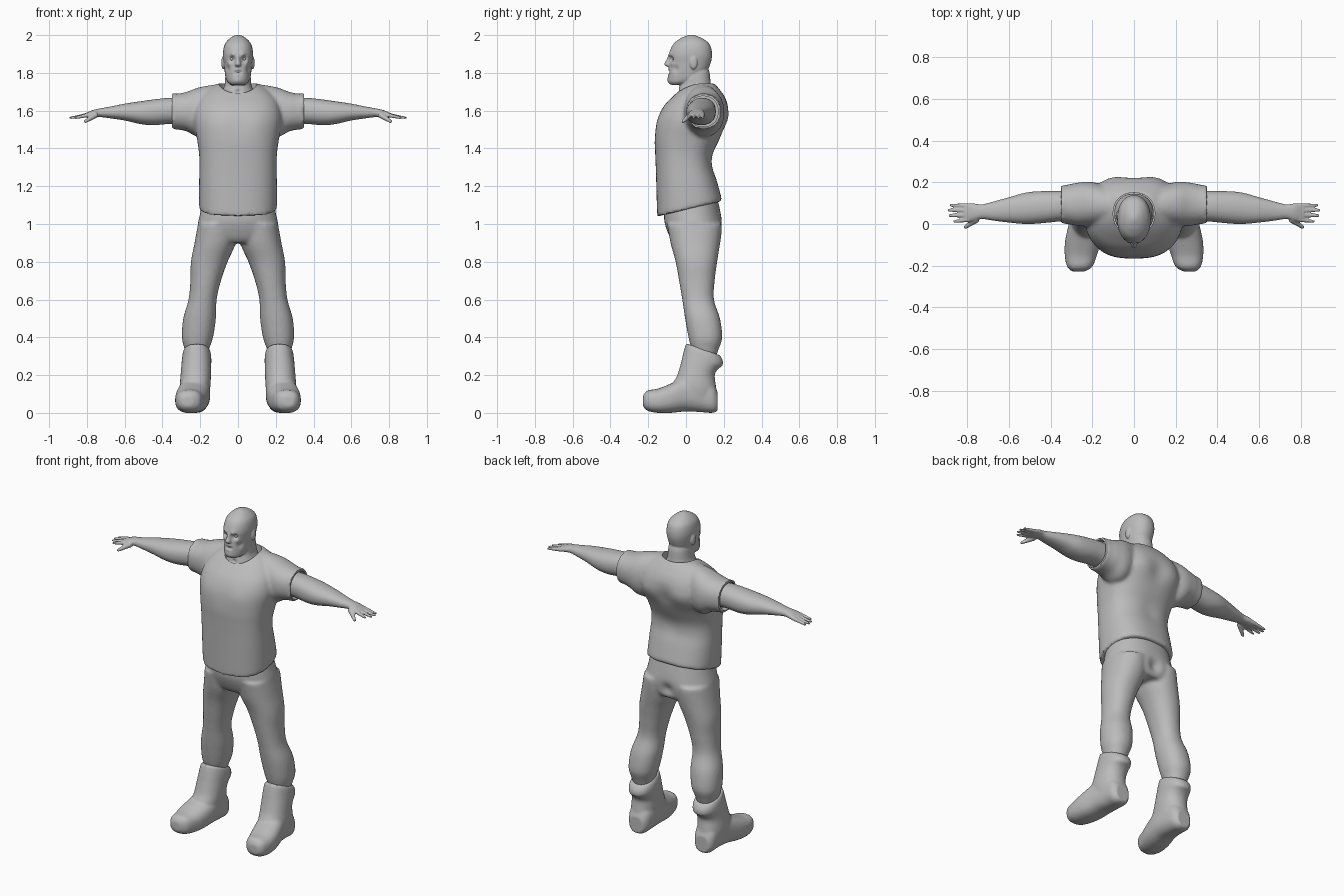
import bpy, bmesh, math
from mathutils import Vector, Matrix

cube = bpy.data.objects.get("Cube")
if cube:
    bpy.data.objects.remove(cube)

grey = bpy.data.materials.new("plain_grey")
grey.use_nodes = True
grey.diffuse_color = (0.5, 0.5, 0.5, 1)
grey.node_tree.nodes["Principled BSDF"].inputs["Base Color"].default_value = (0.5, 0.5, 0.5, 1)


def resample(rows, steps=5):
    """Catmull-Rom smoothing of the loft sections."""
    out = []
    for i in range(len(rows) - 1):
        p = [rows[max(0, min(len(rows) - 1, i + k))] for k in (-1, 0, 1, 2)]
        for s in range(steps):
            t = s / steps
            out.append([0.5 * (2 * b + (c - a) * t + (2 * a - 5 * b + 4 * c - d) * t * t
                               + (3 * b - a - 3 * c + d) * t ** 3) for a, b, c, d in zip(*p)])
    return out + [list(rows[-1])]


def loft(bm, axis, rows, power=2.2, sides=40, both=False, warp=None):
    """Rows hold (position on axis, low and high of first cross axis, low and high of second)."""
    for side in ((1, -1) if both else (1,)):
        rings = []
        for pos, u0, u1, v0, v1 in resample(rows):
            ring = []
            for i in range(sides):
                a = 2 * math.pi * i / sides
                c, s = math.cos(a), math.sin(a)
                u = (u0 + u1) / 2 + (u1 - u0) / 2 * math.copysign(abs(c) ** (2 / power), c)
                v = (v0 + v1) / 2 + (v1 - v0) / 2 * math.copysign(abs(s) ** (2 / power), s)
                p = Vector({"x": (pos, u, v), "y": (u, pos, v), "z": (u, v, pos)}[axis])
                if warp:
                    p.z += warp(p)
                p.x *= side
                ring.append(bm.verts.new(p))
            rings.append(ring)
        for a, b in zip(rings, rings[1:]):
            for i in range(sides):
                j = (i + 1) % sides
                bm.faces.new((a[i], a[j], b[j], b[i]))
        bm.faces.new(rings[0])
        bm.faces.new(rings[-1])


def sym(rows):
    """Rows of (position, half width, low, high) centred on x = 0."""
    return [(p, -w, w, a, b) for p, w, a, b in rows]


def ball(bm, centre, size):
    for side in (1, -1):
        m = Matrix.Translation((centre[0] * side, centre[1], centre[2])) @ Matrix.Diagonal((*size, 1))
        bmesh.ops.create_uvsphere(bm, u_segments=20, v_segments=12, radius=1, matrix=m)


def finger(bm, start, end, r0, r1):
    for side in (1, -1):
        a, b = (Vector((p[0] * side, p[1], p[2])) for p in (start, end))
        m = Matrix.Translation((a + b) / 2) @ (b - a).to_track_quat("Z", "Y").to_matrix().to_4x4()
        bmesh.ops.create_cone(bm, cap_ends=True, segments=14, radius1=r0, radius2=r1,
                              depth=(b - a).length, matrix=m)
        bmesh.ops.create_uvsphere(bm, u_segments=14, v_segments=8, radius=r1, matrix=Matrix.Translation(b))


def make_object(name, bm):
    bmesh.ops.recalc_face_normals(bm, faces=bm.faces)
    mesh = bpy.data.meshes.new(name)
    bm.to_mesh(mesh)
    bm.free()
    mesh.materials.append(grey)
    obj = bpy.data.objects.new(name, mesh)
    bpy.context.collection.objects.link(obj)
    return obj


def finish(name, bm, voxel=0.01, smooth=4, cutter=None, strokes=()):
    """Fuse the lofts into one skin, cut openings, then push the surface with soft strokes."""
    obj = make_object(name, bm)
    if voxel:
        mod = obj.modifiers.new("fuse", "REMESH")
        mod.mode, mod.voxel_size, mod.use_smooth_shade = "VOXEL", voxel, True
        mod = obj.modifiers.new("soften", "SMOOTH")
        mod.factor, mod.iterations = 0.5, smooth
    if cutter:
        mod = obj.modifiers.new("openings", "BOOLEAN")
        mod.operation, mod.object = "DIFFERENCE", cutter
    bpy.ops.object.select_all(action="DESELECT")
    obj.select_set(True)
    bpy.context.view_layer.objects.active = obj
    bpy.ops.object.convert(target="MESH")
    for centre, radius, push in strokes:
        for side in ((1, -1) if centre[0] else (1,)):
            c = Vector((centre[0] * side, centre[1], centre[2]))
            d = Vector((push[0] * side, push[1], push[2]))
            for v in obj.data.vertices:
                v.co += d * math.exp(-((v.co - c).length / radius) ** 2)
    bpy.ops.object.shade_smooth_by_angle(angle=math.radians(40))
    return obj


# Openings of the shirt: neckline and sleeve ends
bm = bmesh.new()
loft(bm, "z", sym([(1.62, .1, -.05, .15), (1.9, .1, -.05, .15)]))
loft(bm, "x", [(.315, .012, .17, 1.515, 1.677), (.4, .012, .17, 1.515, 1.677)], both=True)
openings = make_object("shirt_openings", bm)
openings.hide_render = True

# Shirt: body with a hem that rises to the back, plus short sleeves
bm = bmesh.new()
loft(bm, "z", sym([(1.04, .202, -.15, .187), (1.06, .206, -.153, .188), (1.2, .206, -.157, .163),
                   (1.3, .204, -.16, .143), (1.37, .206, -.163, .145), (1.45, .217, -.165, .178),
                   (1.55, .235, -.15, .224), (1.62, .225, -.12, .224), (1.67, .2, -.075, .207),
                   (1.71, .16, -.03, .18), (1.745, .1, .02, .15)]), power=2.5, sides=56,
     warp=lambda p: .24 * (p.y + .15) * max(0, min(1, (1.3 - p.z) / .25)))
loft(bm, "x", [(.08, .01, .16, 1.5, 1.745), (.2, -.01, .2, 1.46, 1.725), (.27, -.008, .198, 1.49, 1.7),
               (.32, 0, .188, 1.5, 1.69), (.35, 0, .186, 1.5, 1.693)], both=True)
finish("shirt", bm, .01, 5, openings, [
    ((0, .22, 1.55), .06, (0, -.014, 0)), ((.12, .22, 1.57), .07, (0, .006, 0)),
    ((.1, -.15, 1.53), .07, (0, -.006, 0)), ((0, .15, 1.33), .06, (0, -.006, 0))])
bpy.data.objects.remove(openings)

# Trousers: hips and two legs
bm = bmesh.new()
loft(bm, "z", sym([(.9, .19, -.06, .165), (.93, .217, -.085, .182), (1, .213, -.112, .19),
                   (1.06, .2, -.115, .183), (1.14, .185, -.1, .165)]))
loft(bm, "z", [(1, .008, .212, -.1, .186), (.9, .012, .23, -.082, .18), (.8, .055, .249, -.055, .165),
               (.7, .09, .252, -.037, .152), (.6, .113, .262, -.02, .148), (.5, .117, .29, -.005, .18),
               (.4, .132, .297, .013, .192), (.34, .152, .284, .028, .174), (.27, .17, .265, .05, .15)], both=True)
finish("trousers", bm, .01, 5, None, [((0, .19, .96), .035, (0, -.018, 0)), ((.1, .18, .97), .06, (0, .005, 0))])

# Boots: foot along y, slanted shaft with a flared cuff
bm = bmesh.new()
loft(bm, "y", [(-.228, .238, .295, .035, .09), (-.205, .2, .32, .012, .118), (-.15, .178, .332, 0, .128),
               (-.08, .158, .33, 0, .155), (0, .147, .313, .008, .19), (.08, .15, .298, .004, .2),
               (.14, .16, .29, 0, .16), (.168, .18, .268, .01, .11)], power=2.5, both=True)
loft(bm, "z", [(.06, .155, .295, -.03, .16), (.13, .147, .308, -.075, .16), (.2, .143, .304, -.046, .152),
               (.26, .142, .3, -.028, .168), (.31, .141, .297, -.016, .192), (.345, .144, .293, -.007, .195),
               (.368, .152, .285, 0, .18)], both=True,
     warp=lambda p: -.35 * max(p.y, 0) * max(0, min(1, (p.z - .2) / .12)))
finish("boots", bm, .008, 3)

# Arms and hands
bm = bmesh.new()
loft(bm, "x", [(.25, .02, .155, 1.52, 1.66), (.35, .013, .158, 1.53, 1.668), (.45, .003, .157, 1.523, 1.659),
               (.52, 0, .15, 1.53, 1.649), (.6, .007, .128, 1.548, 1.637), (.68, .017, .106, 1.56, 1.621),
               (.73, .024, .094, 1.566, 1.612), (.77, .015, .099, 1.565, 1.603),
               (.8, .01, .098, 1.562, 1.59), (.815, .015, .095, 1.566, 1.585)], both=True)
for base, y, tip in ((.088, .09, .885), (.066, .066, .895), (.043, .04, .89), (.021, .012, .868)):
    finger(bm, (.79, base, 1.578), (tip - .007, y, 1.562), .012, .007)
finger(bm, (.75, .025, 1.58), (.808, -.015, 1.543), .017, .009)
finish("arms", bm, .005, 3)

# Head, neck, nose and ears
bm = bmesh.new()
loft(bm, "z", sym([(1.737, .036, -.08, -.01), (1.755, .057, -.093, .05), (1.8, .069, -.093, .105),
                   (1.85, .075, -.089, .13), (1.9, .08, -.09, .138), (1.95, .071, -.069, .126),
                   (1.98, .047, -.034, .092), (1.996, .022, 0, .055), (2.002, .006, .02, .035)]))
loft(bm, "z", sym([(1.58, .094, -.04, .145), (1.67, .094, -.047, .145), (1.7, .085, -.042, .14),
                   (1.74, .07, -.033, .131), (1.8, .063, -.025, .125), (1.84, .05, 0, .11)]))
loft(bm, "z", sym([(1.833, .013, -.1, -.06), (1.845, .017, -.115, -.06), (1.87, .011, -.104, -.06),
                   (1.9, .009, -.092, -.06)]), sides=20)
ball(bm, (.079, .04, 1.853), (.009, .02, .034))
finish("head", bm, .0045, 3, None, [
    ((.032, -.08, 1.874), .015, (0, .018, 0)), ((.028, -.09, 1.9), .014, (0, -.008, -.003)),
    ((.045, -.07, 1.848), .014, (.002, -.005, 0)), ((.055, -.055, 1.82), .018, (-.006, .004, 0)),
    ((0, -.095, 1.803), .009, (0, .008, 0)), ((.014, -.092, 1.802), .009, (0, .007, 0)),
    ((0, -.095, 1.815), .009, (0, -.004, 0)), ((0, -.095, 1.792), .009, (0, -.004, 0)),
    ((0, -.09, 1.76), .02, (0, -.005, 0)), ((.07, .02, 1.77), .025, (.004, 0, 0)),
    ((0, -.045, 1.7), .012, (0, .01, 0))])

# Eyes
bm = bmesh.new()
ball(bm, (.031, -.06, 1.874), (.012, .012, .01))
finish("eyes", bm, None)
